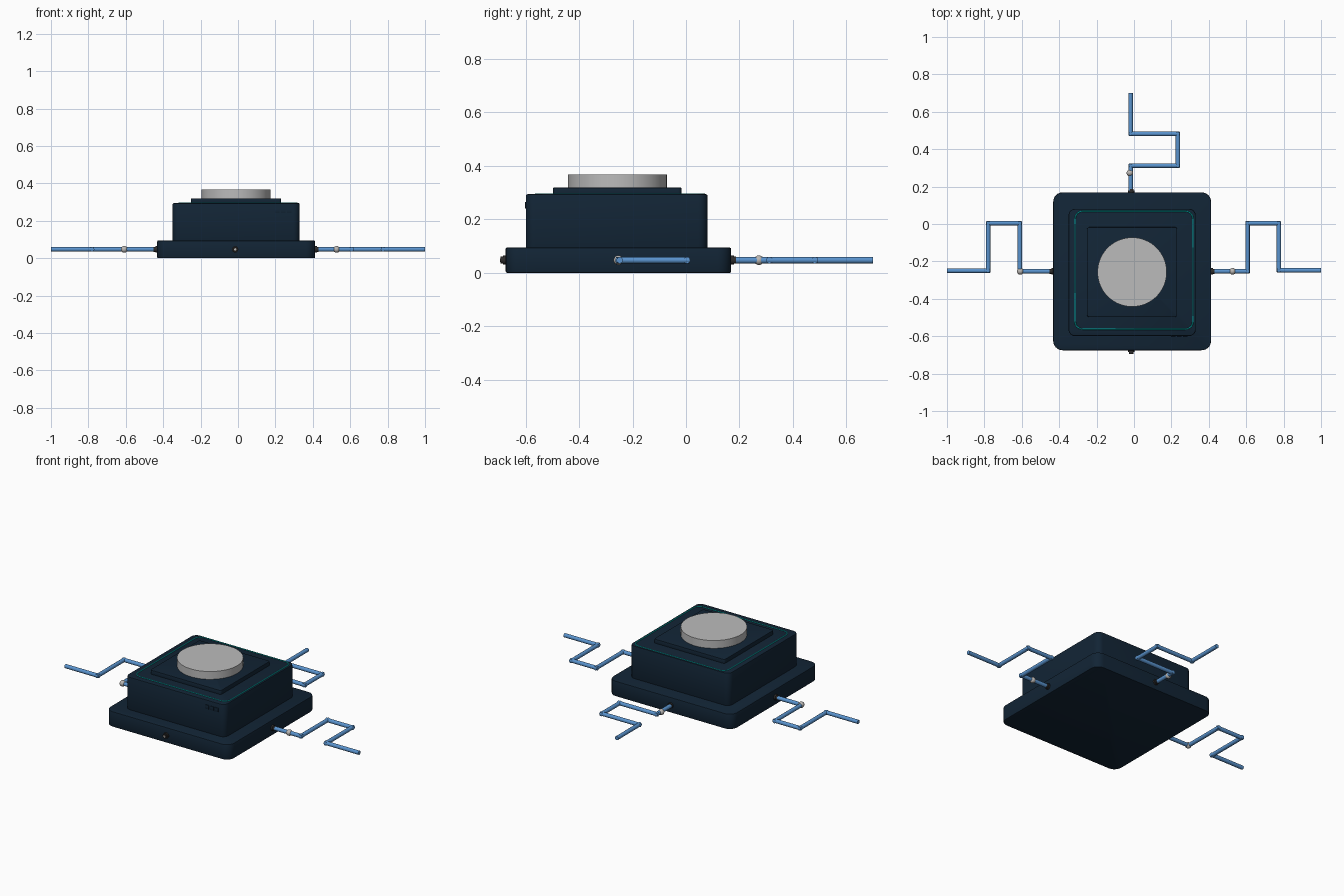
import bpy, bmesh, math
from mathutils import Vector

cube = bpy.data.objects.get("Cube")
if cube:
    bpy.data.objects.remove(cube, do_unlink=True)


def material(name, color):
    m = bpy.data.materials.new(name)
    m.use_nodes = True
    m.diffuse_color = (*color, 1)
    m.node_tree.nodes["Principled BSDF"].inputs["Base Color"].default_value = (*color, 1)
    return m


navy = material("navy", (0.006, 0.018, 0.036))
blue = material("wire_blue", (0.1, 0.29, 0.61))
teal = material("teal", (0.0, 0.36, 0.34))
silver = material("silver", (0.5, 0.5, 0.5))
bead_grey = material("bead_grey", (0.5, 0.48, 0.46))
charcoal = material("charcoal", (0.025, 0.024, 0.024))

CX, CY, WZ = -0.01, -0.253, 0.047


def finish(bm, name, mat, smooth=True):
    mesh = bpy.data.meshes.new(name)
    bm.to_mesh(mesh)
    bm.free()
    ob = bpy.data.objects.new(name, mesh)
    bpy.context.collection.objects.link(ob)
    mesh.materials.append(mat)
    if smooth:
        bpy.ops.object.select_all(action='DESELECT')
        ob.select_set(True)
        bpy.context.view_layer.objects.active = ob
        bpy.ops.object.shade_smooth_by_angle(angle=math.radians(35))
    return ob


def rounded_box(name, center, size, corner, edge, mat):
    """Box with rounded upright corners and softly bevelled rims."""
    bm = bmesh.new()
    bmesh.ops.create_cube(bm, size=1)
    bmesh.ops.scale(bm, vec=size, verts=bm.verts)
    bmesh.ops.translate(bm, vec=center, verts=bm.verts)
    upright = [e for e in bm.edges if abs(e.verts[0].co.z - e.verts[1].co.z) > 1e-4]
    bmesh.ops.bevel(bm, geom=upright, offset=corner, segments=6, profile=0.5, affect='EDGES')
    rims = [e for e in bm.edges if abs(e.verts[0].co.z - e.verts[1].co.z) < 1e-4]
    bmesh.ops.bevel(bm, geom=rims, offset=edge, segments=2, profile=0.5, affect='EDGES')
    return finish(bm, name, mat)


def add_rod(bm, a, b, radius, sides=16):
    a, b = Vector(a), Vector(b)
    d = b - a
    made = bmesh.ops.create_cone(bm, cap_ends=True, segments=sides, radius1=radius,
                                 radius2=radius, depth=d.length)
    turn = d.to_track_quat('Z', 'Y').to_matrix().to_4x4()
    turn.translation = (a + b) / 2
    bmesh.ops.transform(bm, matrix=turn, verts=made["verts"])


def rod(name, a, b, radius, mat, sides=32):
    bm = bmesh.new()
    add_rod(bm, a, b, radius, sides)
    return finish(bm, name, mat)


def wire(name, points, radius=0.012):
    """Round wire with square turns; a ball fills each bend."""
    bm = bmesh.new()
    pts = [Vector((x, y, WZ)) for x, y in points]
    for a, b in zip(pts, pts[1:]):
        d = (b - a).normalized() * radius * 0.8
        add_rod(bm, a - (d if a != pts[0] else d * 0), b + (d if b != pts[-1] else d * 0), radius)
    return finish(bm, name, blue)


def bead(name, x, y):
    bm = bmesh.new()
    bmesh.ops.create_uvsphere(bm, u_segments=20, v_segments=12, radius=0.018)
    bmesh.ops.translate(bm, vec=(x, y, WZ), verts=bm.verts)
    return finish(bm, name, bead_grey)


# Stacked housing
rounded_box("base", (CX, CY, 0.047), (0.844, 0.844, 0.094), 0.05, 0.005, navy)
rounded_box("body", (CX, -0.259, 0.184), (0.68, 0.68, 0.22), 0.035, 0.006, navy)
rounded_box("top_plate", (CX, -0.257, 0.302), (0.482, 0.48, 0.034), 0.012, 0.003, navy)
rod("round_cap", (CX, -0.257, 0.315), (CX, -0.257, 0.367), 0.185, silver, 64)

# Thin glowing outline on the top of the body
half, r = 0.315, 0.04
curve = bpy.data.curves.new("outline", 'CURVE')
curve.dimensions = '3D'
curve.bevel_depth = 0.004
curve.bevel_resolution = 1
loop = []
for k, (sx, sy) in enumerate([(1, 1), (-1, 1), (-1, -1), (1, -1)]):
    for i in range(7):
        t = math.pi / 2 * (k + i / 6)
        loop.append((sx * (half - r) + r * math.cos(t), sy * (half - r) + r * math.sin(t)))
spline = curve.splines.new('POLY')
spline.points.add(len(loop) - 1)
for p, (x, y) in zip(spline.points, loop):
    p.co = (x, y - 0.247, 0.293, 1)
spline.use_cyclic_u = True
curve.materials.append(teal)
outline = bpy.data.objects.new("top_outline", curve)
bpy.context.collection.objects.link(outline)

# Side sockets, one per side
for side, (dx, dy) in {"left": (1, 0), "right": (-1, 0), "back": (0, 1), "front": (0, -1)}.items():
    c = Vector((CX if dx else -0.015, CY, WZ))
    d = Vector((dx, dy, 0))
    rod(side + "_socket", c + d * 0.41, c + d * 0.432, 0.017, charcoal, 20)
    rod(side + "_socket_tip", c + d * 0.43, c + d * 0.441, 0.013, charcoal, 20)
    if side == "front":
        rod("front_socket_pin", c + d * 0.43, c + d * 0.443, 0.006, bead_grey, 12)

# Wires with square detours
wire("left_wire", [(0.42, CY), (0.607, CY), (0.607, 0.004), (0.775, 0.004),
                   (0.775, -0.248), (1, -0.248)])
wire("right_wire", [(-0.44, CY), (-0.61, CY), (-0.61, 0.004), (-0.78, 0.004),
                    (-0.78, -0.25), (-1, -0.25)])
wire("back_wire", [(-0.018, 0.18), (-0.018, 0.312), (0.235, 0.312), (0.235, 0.482),
                   (-0.018, 0.482), (-0.018, 0.7)])
bead("left_bead", 0.527, CY)
bead("right_bead", -0.608, CY)
bead("back_bead", -0.022, 0.273)

# Small indicator studs on the front of the body
for i in range(3):
    rounded_box("indicator_%d" % (i + 1), (0.21 + 0.032 * i, -0.599, 0.253),
                (0.026, 0.008, 0.024), 0.002, 0.001, navy)
